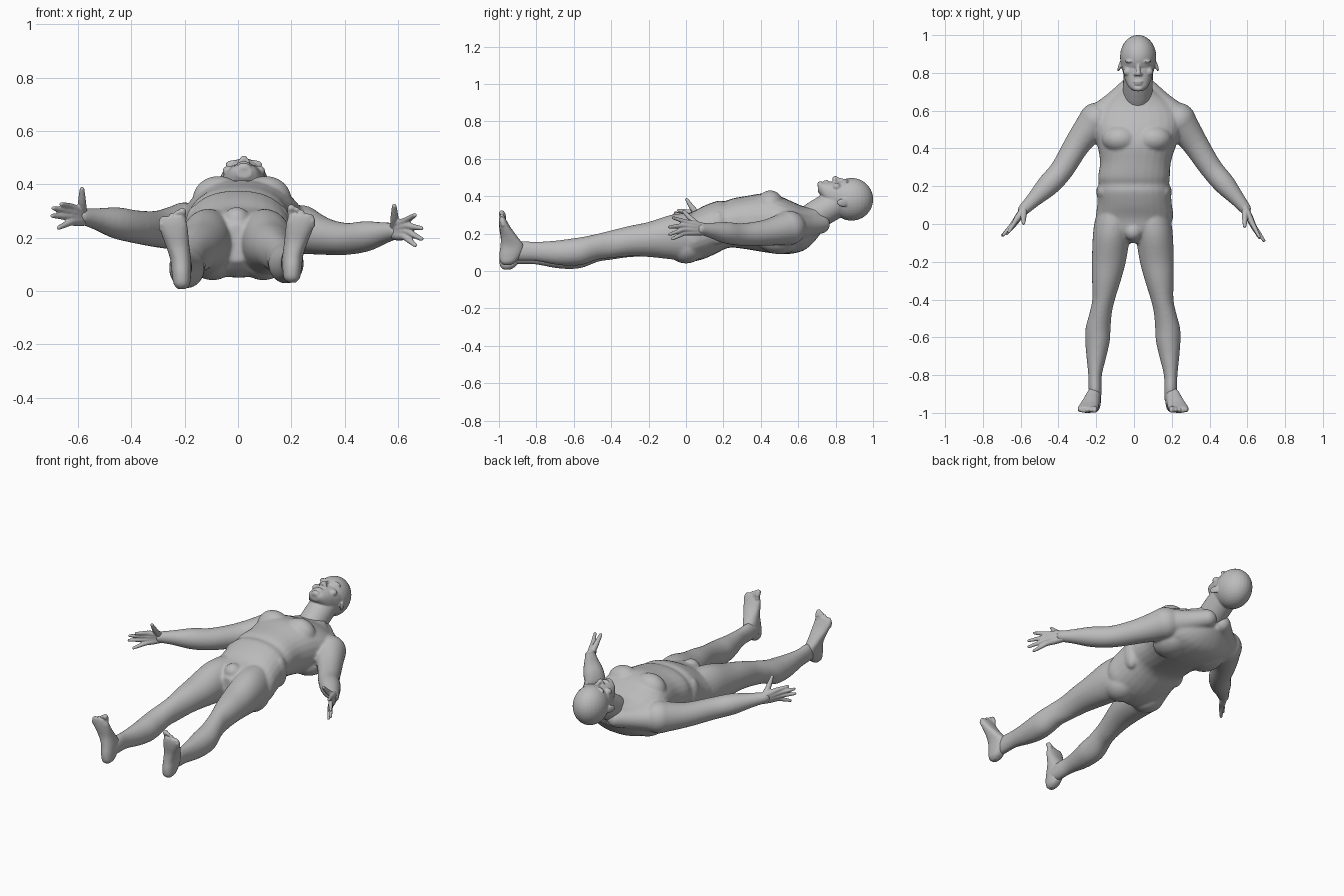
import bpy, bmesh, math
from mathutils import Vector, Matrix

skin = bpy.data.materials.new("skin_grey")
skin.diffuse_color = (0.5, 0.5, 0.5, 1)
SEG = 28


def smooth_rows(rows, n=4):
    """Catmull-Rom interpolation of stations given as number tuples."""
    out = []
    for i in range(len(rows) - 1):
        p = [rows[max(i - 1, 0)], rows[i], rows[i + 1], rows[min(i + 2, len(rows) - 1)]]
        for k in range(n):
            t = k / n
            out.append([0.5 * (2 * b + (c - a) * t + (2 * a - 5 * b + 4 * c - d) * t * t
                        + (3 * b - a - 3 * c + d) * t ** 3) for a, b, c, d in zip(*p)])
    return out + [list(rows[-1])]


def skin_rings(bm, rings):
    vs = [[bm.verts.new(p) for p in r] for r in rings]
    for a, b in zip(vs, vs[1:]):
        for j in range(SEG):
            k = (j + 1) % SEG
            bm.faces.new((a[j], a[k], b[k], b[j]))
    bm.faces.new(vs[0][::-1])
    bm.faces.new(vs[-1])


def circle(power=2.0):
    for j in range(SEG):
        a = 2 * math.pi * j / SEG
        c, s = math.cos(a), math.sin(a)
        yield (math.copysign(abs(c) ** (2 / power), c), math.copysign(abs(s) ** (2 / power), s))


def loft_y(bm, rows, power=2.0):
    """Stations (y, x centre, half width, z low, z high)."""
    skin_rings(bm, [[(x + w * c, y, (lo + hi) / 2 + (hi - lo) / 2 * s) for c, s in circle(power)]
                    for y, x, w, lo, hi in smooth_rows(rows)])


def loft_z(bm, rows, power=2.0):
    """Stations (z, x centre, half width, y low, y high)."""
    skin_rings(bm, [[(x + w * c, (lo + hi) / 2 + (hi - lo) / 2 * s, z) for c, s in circle(power)]
                    for z, x, w, lo, hi in smooth_rows(rows)])


def blob(bm, pos, radii, rot=None):
    m = Matrix.Translation(pos) @ (rot or Matrix()) @ Matrix.Diagonal((*radii, 1))
    bmesh.ops.create_uvsphere(bm, u_segments=28, v_segments=18, radius=1, matrix=m)


def tube(bm, rows):
    """Stations (x, y, z, radius) along a path, with round ends."""
    pts = smooth_rows(rows)
    rings = []
    for i, p in enumerate(pts):
        d = Vector(pts[min(i + 1, len(pts) - 1)][:3]) - Vector(pts[max(i - 1, 0)][:3])
        q = d.to_track_quat('Z', 'Y')
        rings.append([Vector(p[:3]) + q @ Vector((c * p[3], s * p[3], 0)) for c, s in circle()])
    skin_rings(bm, rings)
    for p in (pts[0], pts[-1]):
        blob(bm, p[:3], [p[3]] * 3)


def finish(bm, name, voxel, rounds):
    """Fuse the overlapping masses into one soft surface."""
    bmesh.ops.recalc_face_normals(bm, faces=bm.faces)
    me = bpy.data.meshes.new(name)
    bm.to_mesh(me)
    bm.free()
    me.materials.append(skin)
    ob = bpy.data.objects.new(name, me)
    bpy.context.collection.objects.link(ob)
    r = ob.modifiers.new("fuse", 'REMESH')
    r.mode, r.voxel_size, r.use_smooth_shade = 'VOXEL', voxel, True
    s = ob.modifiers.new("soften", 'SMOOTH')
    s.factor, s.iterations = 0.5, rounds


# Torso
bm = bmesh.new()
loft_y(bm, [(-.10, -.005, .05, .11, .25), (-.04, 0, .16, .06, .295), (.03, .003, .203, .05, .315),
            (.10, .003, .198, .066, .35), (.17, 0, .194, .098, .375), (.21, 0, .187, .118, .374),
            (.25, 0, .19, .125, .388), (.33, .008, .188, .115, .402), (.42, .015, .21, .10, .415),
            (.50, .018, .235, .09, .40), (.57, .02, .235, .093, .37), (.63, .02, .195, .11, .345),
            (.68, .02, .13, .15, .34), (.72, .022, .07, .20, .35)], 2.25)
blob(bm, (-.005, -.04, .265), (.05, .05, .05))
for s in (-1, 1):
    blob(bm, (.015 + s * .088, .45, .345), (.097, .075, .086))       # chest muscle
    blob(bm, (s * .095, .0, .13), (.095, .10, .09))                  # buttock
    blob(bm, (.02 + s * .12, .50, .17), (.10, .12, .08))             # shoulder blade
    blob(bm, (s * .16, .17, .23), (.04, .05, .09))                   # flank
    tube(bm, [(.02 + s * .05, .72, .25, .05), (.02 + s * .12, .645, .24, .06),
              (.02 + s * .19, .57, .235, .08)])                      # neck-to-shoulder slope

# Legs
leg = [(.08, .10, .085, .08, .30), (0, .105, .10, .055, .308), (-.08, .115, .098, .062, .30),
       (-.2, .127, .09, .075, .262), (-.3, .14, .076, .075, .238), (-.4, .155, .06, .062, .21),
       (-.47, .17, .059, .052, .19), (-.55, .184, .066, .022, .17), (-.62, .187, .065, .014, .158),
       (-.7, .193, .053, .02, .148), (-.8, .2, .036, .038, .142), (-.88, .2, .034, .04, .145),
       (-.94, .2, .032, .04, .13)]
for s in (-1, 1):
    rows = []
    for y, x, w, lo, hi in leg:
        dz = min(max((-y - .2) / .4, 0), 1) * (.014 if s > 0 else -.004)
        rows.append((y, s * x - .006, w, lo + dz, hi + dz))
    loft_y(bm, rows)

# Arms
tube(bm, [(-.20, .55, .24, .092), (-.295, .43, .232, .07), (-.38, .29, .24, .062),
          (-.455, .205, .255, .059), (-.53, .13, .27, .041), (-.585, .075, .28, .031)])
tube(bm, [(.235, .55, .23, .092), (.32, .43, .205, .07), (.405, .30, .195, .06),
          (.48, .21, .205, .057), (.545, .135, .217, .041), (.59, .08, .225, .031)])
finish(bm, "body", .0075, 7)

# Head with neck
bm = bmesh.new()
X = .022
blob(bm, (X, .885, .383), (.096, .116, .114))
loft_y(bm, [(.705, X, .028, .425, .462), (.725, X, .05, .395, .474), (.755, X, .066, .35, .477),
            (.79, X, .077, .32, .478), (.82, X, .085, .30, .479), (.84, X, .088, .30, .474),
            (.865, X, .089, .30, .486), (.90, X, .088, .30, .485)], 2.3)
tube(bm, [(.02, .60, .235, .07), (.02, .69, .295, .078), (X, .80, .36, .078)])
tube(bm, [(X, .853, .482, .009), (X, .82, .487, .011), (X, .797, .493, .015)])   # nose
blob(bm, (X, .753, .476), (.026, .006, .012))                                    # upper lip
blob(bm, (X, .741, .473), (.022, .006, .012))                                    # lower lip
blob(bm, (X, .718, .462), (.028, .016, .018))                                    # chin
for s in (-1, 1):
    blob(bm, (X + s * .013, .793, .483), (.010, .010, .012))                     # nostril
    blob(bm, (X + s * .037, .861, .474), (.033, .009, .017))                     # brow
    blob(bm, (X + s * .035, .836, .463), (.015, .009, .013))                     # eye
    blob(bm, (X + s * .055, .806, .45), (.025, .022, .02))                       # cheekbone
    tilt = Matrix.Rotation(s * .35, 4, 'Z')
    blob(bm, (X + s * .095, .84, .365), (.009, .035, .022), tilt)                # ear
finish(bm, "head", .0045, 3)

# Hands: each finger runs from wrist through knuckle to tip
hands = {
    "left_hand": ((-.582, .08, .278),
                  [(-.628, .015, .315, -.662, -.04, .325), (-.638, .005, .298, -.692, -.058, .31),
                   (-.638, .003, .278, -.696, -.06, .282), (-.628, .005, .258, -.672, -.05, .237)],
                  [(-.583, .07, .295, .017), (-.585, .035, .335, .015), (-.585, .004, .381, .009)]),
    "right_hand": ((.587, .085, .225),
                   [(.628, .0, .262, .663, -.068, .284), (.636, -.012, .243, .688, -.088, .235),
                    (.636, -.012, .222, .688, -.088, .195), (.626, -.005, .203, .664, -.072, .172)],
                   [(.587, .07, .24, .017), (.587, .03, .275, .015), (.586, -.012, .318, .009)]),
}
for name, (wrist, fingers, thumb) in hands.items():
    bm = bmesh.new()
    w = Vector(wrist)
    for i, f in enumerate(fingers):
        k, t = Vector(f[:3]), Vector(f[3:])
        base = w + Vector((0, 0, .014 - .0095 * i))
        tube(bm, [(*base, .02), (*base.lerp(k, .5), .018), (*k, .0135), (*k.lerp(t, .5), .011), (*t, .008)])
    tube(bm, thumb)
    finish(bm, name, .0038, 2)

# Feet
sole = [(.012, .205, .014, -.975, -.94), (.03, .205, .03, -.993, -.91), (.07, .206, .036, -.998, -.88),
        (.12, .209, .039, -.992, -.868), (.17, .22, .044, -.99, -.90), (.22, .232, .051, -.997, -.935),
        (.255, .239, .053, -1, -.955), (.28, .242, .043, -.998, -.968)]
for s, name in ((-1, "left_foot"), (1, "right_foot")):
    bm = bmesh.new()
    dz, dx = (.02, -.003) if s > 0 else (-.005, -.006)
    loft_z(bm, [(z + dz * (1 - z / .4), s * x + dx, w, a, b) for z, x, w, a, b in sole], 2.3)
    for i in range(5):
        r = .0165 if i == 0 else .0115
        x0, x1 = .207 + .018 * i, .203 + .0195 * i
        tip = .30 - .003 * i - .0022 * i * i
        tube(bm, [(s * x0 + dx, -.98, .245 + dz / 2, r), (s * x1 + dx, -.976, tip - .02 + dz / 2, r * .9),
                  (s * x1 + dx, -.985, tip + dz / 2, r * .9)])
    finish(bm, name, .0045, 2)
